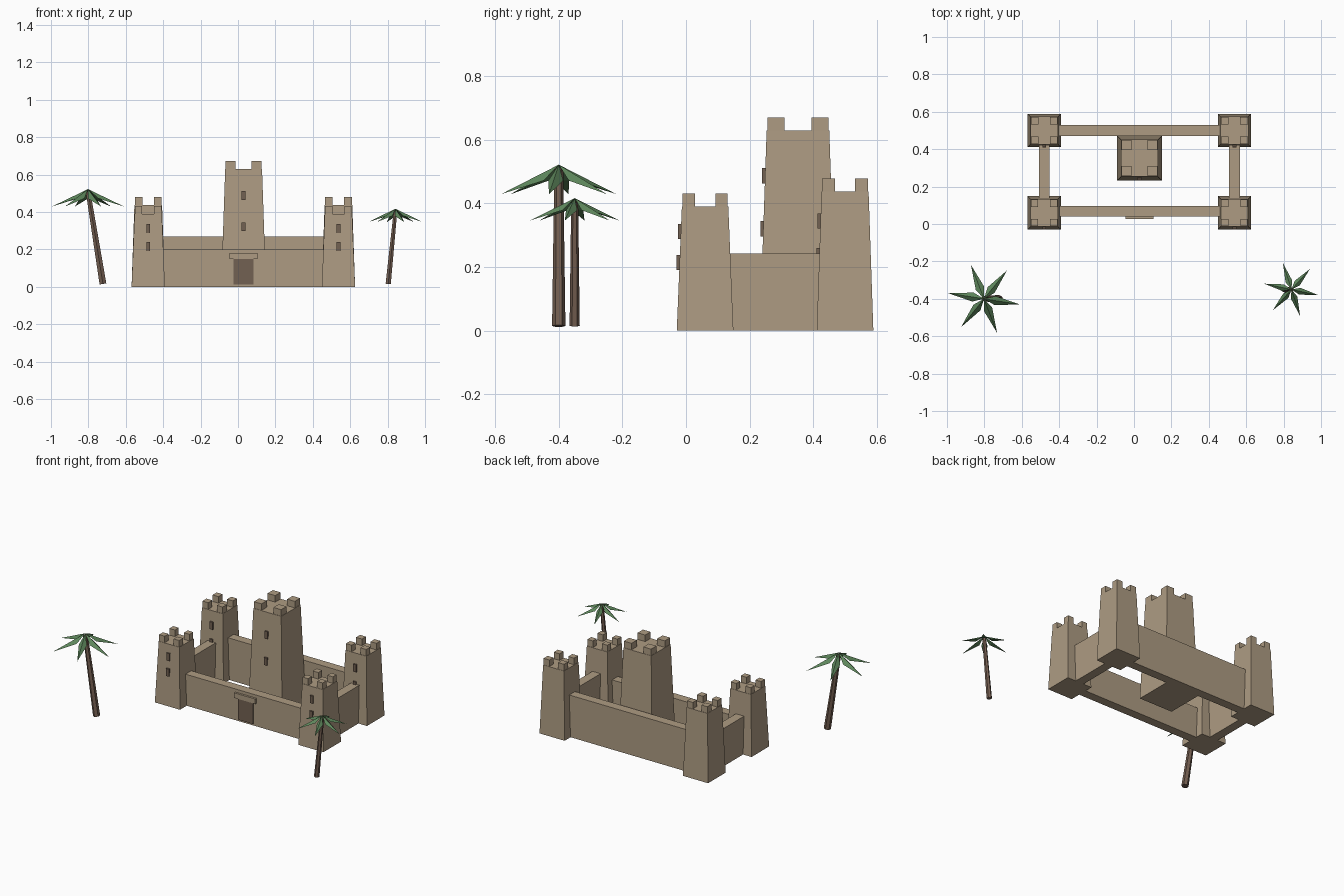
import bpy, bmesh, math
from mathutils import Vector

if "Cube" in bpy.data.objects:
    bpy.data.objects.remove(bpy.data.objects["Cube"])


def material(name, rgb):
    m = bpy.data.materials.new(name)
    m.diffuse_color = (*rgb, 1)
    m.use_nodes = True
    m.node_tree.nodes["Principled BSDF"].inputs["Base Color"].default_value = m.diffuse_color
    return m


STONE = material("sandstone", (0.42, 0.33, 0.225))
DARK = material("dark opening", (0.17, 0.12, 0.085))
BARK = material("palm bark", (0.17, 0.11, 0.08))
LEAF = material("palm green", (0.11, 0.24, 0.105))


def finish(name, bm, mat):
    bmesh.ops.recalc_face_normals(bm, faces=bm.faces)
    me = bpy.data.meshes.new(name)
    bm.to_mesh(me)
    bm.free()
    me.materials.append(mat)
    ob = bpy.data.objects.new(name, me)
    bpy.context.collection.objects.link(ob)
    return ob


def add_box(bm, x0, x1, y0, y1, z0, z1, taper=1.0):
    cx, cy = (x0 + x1) / 2, (y0 + y1) / 2
    for v in bmesh.ops.create_cube(bm, size=1)["verts"]:
        k = taper if v.co.z > 0 else 1
        v.co = (cx + v.co.x * (x1 - x0) * k, cy + v.co.y * (y1 - y0) * k,
                z1 if v.co.z > 0 else z0)


def box(name, mat, *dims):
    bm = bmesh.new()
    add_box(bm, *dims)
    return finish(name, bm, mat)


def tower(name, x, y, base, top, height, merlon, slits):
    # tapered shaft with a merlon on each corner
    bm = bmesh.new()
    b = base / 2
    add_box(bm, x - b, x + b, y - b, y + b, 0, height, top / base)
    c, m = top / 2 - merlon / 2 - 0.002, merlon / 2
    for sx in (-1, 1):
        for sy in (-1, 1):
            px, py = x + sx * c, y + sy * c
            add_box(bm, px - m, px + m, py - m, py + m, height - 0.002, height + 0.042)
    finish(name, bm, STONE)
    # window slits on the front face
    for i, f in enumerate(slits):
        z = f * height
        face = y - (base + (top - base) * f) / 2
        box(f"{name}_window_{i + 1}", DARK, x - 0.0105, x + 0.0105,
            face - 0.009, face + 0.004, z - 0.024, z + 0.024)


# corner towers and keep
XL, XR, YF, YB = -0.48, 0.537, 0.06, 0.5
for side, x in (("left", XL), ("right", XR)):
    tower(f"front_{side}_tower", x, YF, 0.178, 0.146, 0.39, 0.039, (0.8, 0.55))
    tower(f"back_{side}_tower", x, YB, 0.178, 0.148, 0.437, 0.041, (0.79, 0.54))
tower("keep", 0.03, 0.352, 0.24, 0.197, 0.629, 0.054, (0.775, 0.51))

# curtain walls
W = 0.029
box("front_wall", STONE, XL, XR, 0.068 - W, 0.068 + W, 0, 0.2)
box("back_wall", STONE, XL, XR, YB - W, YB + W, 0, 0.268)
for side, x in (("left", XL), ("right", XR)):
    box(f"{side}_wall", STONE, x - W, x + W, YF, YB, 0, 0.242)

# gate and lintel
box("gate", DARK, -0.024, 0.083, 0.032, 0.045, 0.012, 0.148)
box("gate_lintel", STONE, -0.045, 0.104, 0.026, 0.045, 0.148, 0.18)


def palm(name, base, top, r0, r1, s, start):
    # leaning six-sided trunk
    base, top = Vector(base), Vector(top)
    axis = top - base
    bm = bmesh.new()
    bmesh.ops.create_cone(bm, cap_ends=True, segments=6, radius1=r0, radius2=r1,
                          depth=axis.length)
    rot = Vector((0, 0, 1)).rotation_difference(axis).to_matrix()
    for v in bm.verts:
        v.co = rot @ v.co + (base + top) / 2
    finish(name + "_trunk", bm, BARK)
    # six folded, drooping leaves
    bm = bmesh.new()
    apex = top + Vector((0, 0, 0.012))
    for i in range(6):
        a = math.radians(start + 60 * i)
        u, w = Vector((math.cos(a), math.sin(a), 0)), Vector((-math.sin(a), math.cos(a), 0))
        pts = [(0, 0, 0), (0.06, 0.024, -0.05), (0.195, 0, -0.093), (0.06, -0.024, -0.05)]
        p, l, t, r = [bm.verts.new(apex + s * (u * x + w * y + Vector((0, 0, z))))
                      for x, y, z in pts]
        for f in ((p, t, l), (p, r, t), (p, l, r), (l, t, r)):
            bm.faces.new(f)
    finish(name + "_leaves", bm, LEAF)


palm("left_palm", (-0.722, -0.4, 0.015), (-0.802, -0.4, 0.51), 0.021, 0.014, 1.0, 51)
palm("right_palm", (0.803, -0.35, 0.015), (0.842, -0.35, 0.405), 0.016, 0.011, 0.76, 48)
